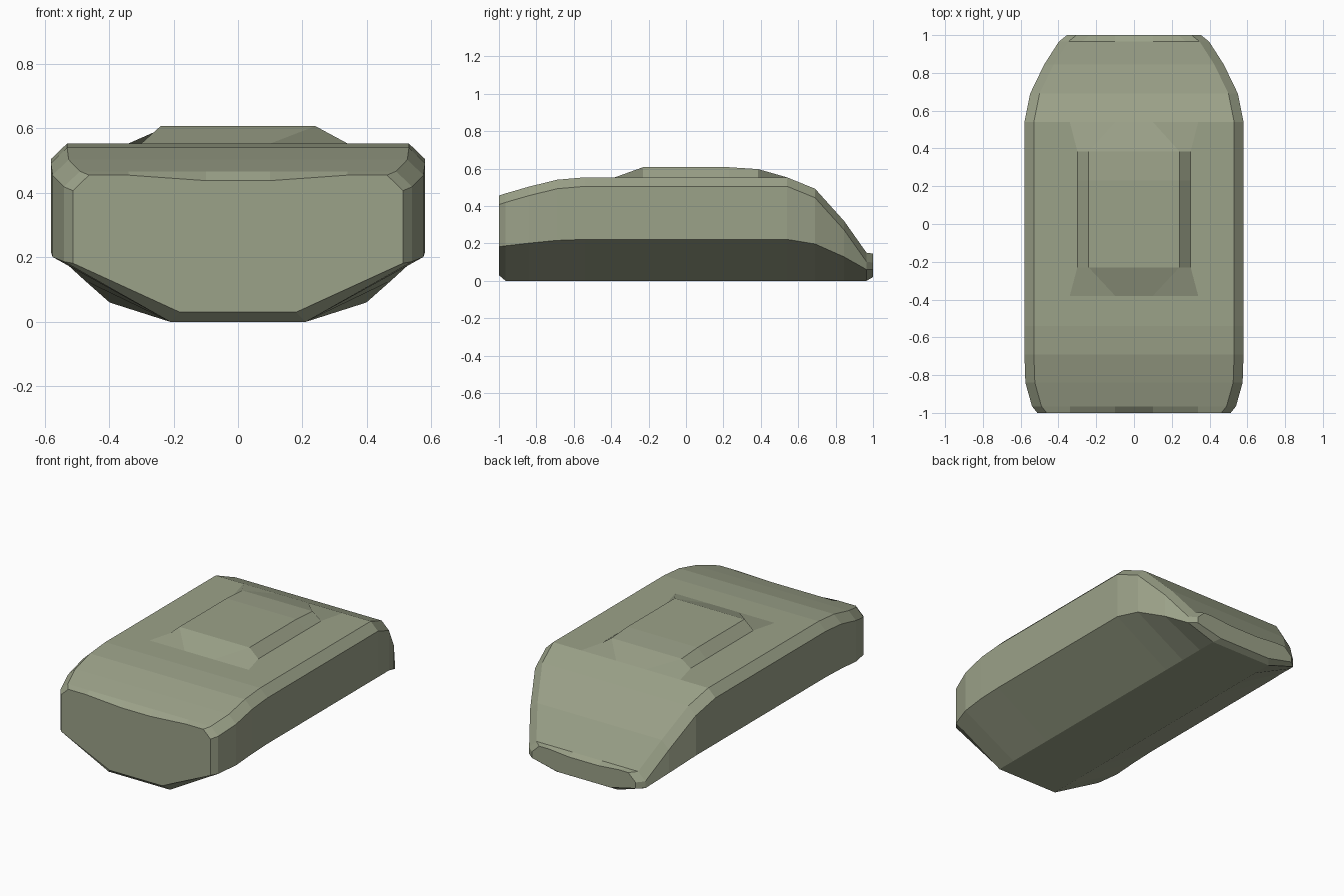
import bpy
import bmesh

if "Cube" in bpy.data.objects:
    bpy.data.objects.remove(bpy.data.objects["Cube"])

# Body stations: y, half width, top height, ridge lift, floor height
STATIONS = [
    (-1.00, 0.512, 0.455, -0.017, 0.03),
    (-0.965, 0.54, 0.467, 0, 0),
    (-0.84, 0.575, 0.503, 0, 0),
    (-0.69, 0.58, 0.54, 0, 0),
    (-0.54, 0.58, 0.553, 0, 0),
    (-0.38, 0.58, 0.553, 0, 0),
    (-0.23, 0.58, 0.553, 0.054, 0),
    (0.00, 0.58, 0.553, 0.054, 0),
    (0.23, 0.58, 0.553, 0.054, 0),
    (0.385, 0.58, 0.553, 0.044, 0),
    (0.54, 0.58, 0.553, 0, 0),
    (0.69, 0.55, 0.492, 0, 0),
    (0.845, 0.475, 0.32, 0, 0),
    (0.965, 0.398, 0.15, 0, 0),
    (1.00, 0.355, 0.145, -0.012, 0.02),
]


def section(y, w, top, lift, floor):
    """Closed cross-section, right half mirrored to the left."""
    raised = lift > 0
    base_w = 0.30 if raised else min(0.34, w - 0.12)
    ridge_w = 0.24 if raised else 0.10
    floor_w = 0.21 if floor == 0 else 0.18
    chine = max(top * 0.4, 0.06)
    shoulder = top - 0.048
    half = [(floor_w, floor), (w, chine), (w, shoulder),
            (w - 0.05, top), (base_w, top), (ridge_w, top + lift)]
    ring = half + [(-x, z) for x, z in reversed(half)]
    return [(x, y, z) for x, z in ring]


# Loft the body with its raised roof panel
bm = bmesh.new()
rings = [[bm.verts.new(p) for p in section(*s)] for s in STATIONS]
for a, b in zip(rings, rings[1:]):
    n = len(a)
    for i in range(n):
        j = (i + 1) % n
        bm.faces.new((a[i], a[j], b[j], b[i]))
bm.faces.new(rings[0])
bm.faces.new(list(reversed(rings[-1])))
bmesh.ops.recalc_face_normals(bm, faces=bm.faces)

mesh = bpy.data.meshes.new("body_shell")
bm.to_mesh(mesh)
bm.free()
body = bpy.data.objects.new("body_shell", mesh)
bpy.context.collection.objects.link(body)

# Painted grey-green shell
paint = bpy.data.materials.new("sage_paint")
paint.diffuse_color = (0.33, 0.36, 0.25, 1)
paint.use_nodes = True
paint.node_tree.nodes["Principled BSDF"].inputs["Base Color"].default_value = paint.diffuse_color
mesh.materials.append(paint)
